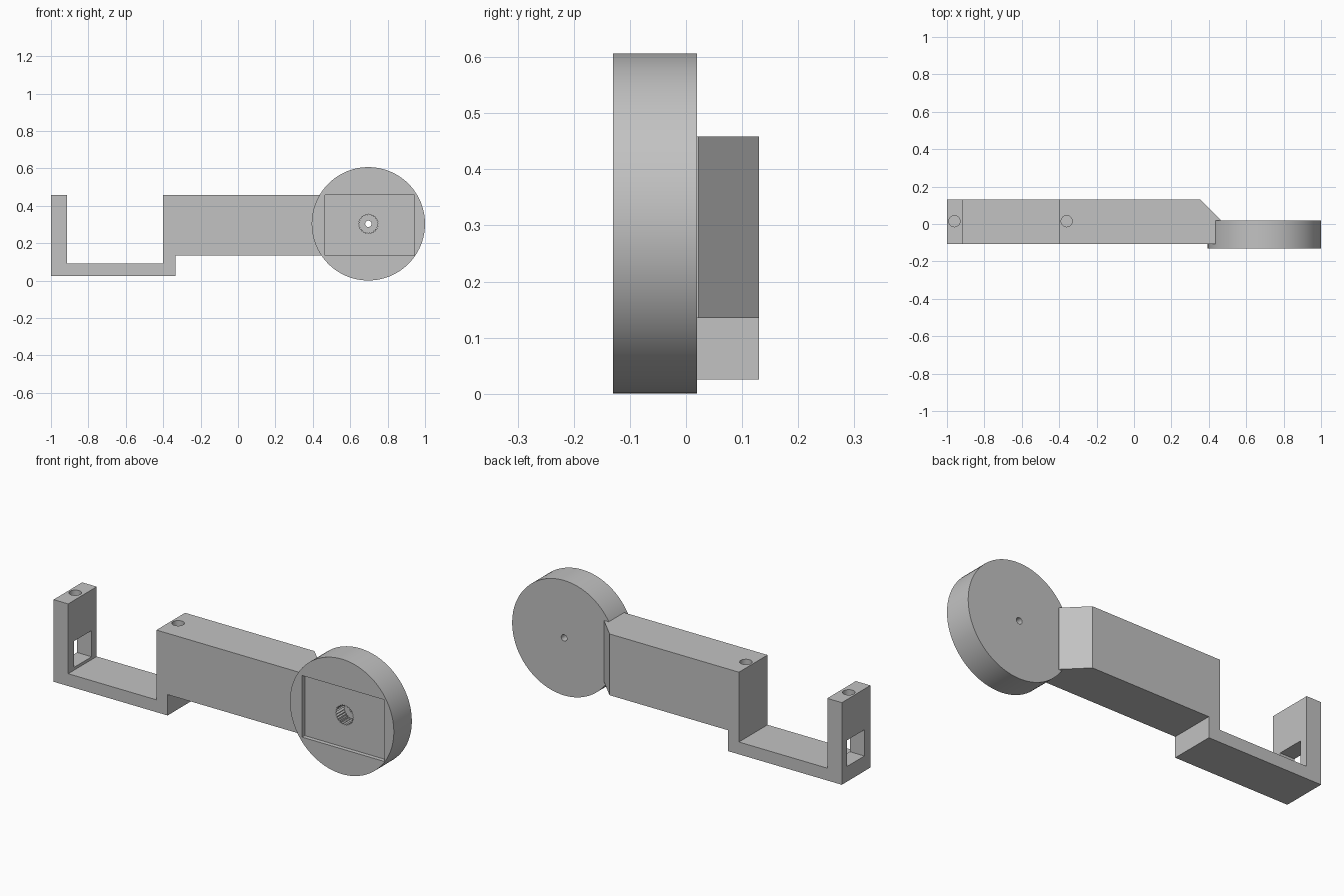
import bpy, bmesh, math
from mathutils import Vector

default = bpy.data.objects.get("Cube")
if default:
    bpy.data.objects.remove(default, do_unlink=True)

grey = bpy.data.materials.new("plain grey")
grey.use_nodes = True
colour = (0.54, 0.54, 0.54, 1)
grey.diffuse_color = colour
grey.node_tree.nodes["Principled BSDF"].inputs["Base Color"].default_value = colour


def prism(name, outline, direction, chamfer=None):
    """Extrude a flat outline into a solid, optionally slicing off a corner."""
    bm = bmesh.new()
    face = bm.faces.new([bm.verts.new(p) for p in outline])
    moved = bmesh.ops.extrude_face_region(bm, geom=[face])["geom"]
    bmesh.ops.translate(bm, vec=direction,
                        verts=[v for v in moved if isinstance(v, bmesh.types.BMVert)])
    if chamfer:
        point, normal = chamfer
        bmesh.ops.bisect_plane(bm, geom=bm.verts[:] + bm.edges[:] + bm.faces[:],
                               plane_co=point, plane_no=normal, clear_outer=True)
        bmesh.ops.holes_fill(bm, edges=[e for e in bm.edges if e.is_boundary])
    bmesh.ops.recalc_face_normals(bm, faces=bm.faces[:])
    mesh = bpy.data.meshes.new(name)
    bm.to_mesh(mesh)
    bm.free()
    mesh.materials.append(grey)
    obj = bpy.data.objects.new(name, mesh)
    bpy.context.collection.objects.link(obj)
    return obj


def box(name, low, high):
    outline = [(low[0], low[1], low[2]), (high[0], low[1], low[2]),
               (high[0], high[1], low[2]), (low[0], high[1], low[2])]
    return prism(name, outline, (0, 0, high[2] - low[2]))


def ring(centre, radii, sides, axis):
    """Circle (or toothed circle) of points around the y or z axis."""
    points = []
    for i in range(sides):
        r = radii[i % len(radii)]
        a = math.tau * i / sides
        u, v = r * math.cos(a), r * math.sin(a)
        points.append(Vector(centre) + Vector((u, 0, v) if axis == "y" else (u, v, 0)))
    return points


def cut(target, cutter):
    """Subtract the cutter from the target, then throw the cutter away."""
    cutter.hide_render = True
    mod = target.modifiers.new("cut", "BOOLEAN")
    mod.operation = "DIFFERENCE"
    mod.solver = "EXACT"
    mod.object = cutter
    bpy.context.view_layer.objects.active = target
    bpy.ops.object.modifier_apply(modifier=mod.name)
    bpy.data.objects.remove(cutter, do_unlink=True)


# Bracket: end post, low bridge and thick arm with a chamfered rear corner
FRONT, BACK, TOP = -0.108, 0.13, 0.458
side = [(-1, 0.025), (-0.335, 0.025), (-0.335, 0.135), (0.463, 0.135),
        (0.463, TOP), (-0.4, TOP), (-0.4, 0.09), (-0.915, 0.09), (-0.915, TOP), (-1, TOP)]
bracket = prism("arm_bracket", [(x, FRONT, z) for x, z in side], (0, BACK - FRONT, 0),
                chamfer=((0.355, BACK, 0), (1, 1, 0)))

# Window through the post and blind pin holes in the top faces
cut(bracket, box("window_cutter", (-1.1, -0.058, 0.105), (-0.8, 0.087, 0.243)))
for x in (-0.96, -0.36):
    cut(bracket, prism("pin_hole_cutter", ring((x, 0.015, TOP - 0.07), [0.03], 32, "z"),
                       (0, 0, 0.2)))

# Round head with a shallow rectangular recess, toothed socket and screw hole
CX, CZ = 0.697, 0.3035
head = prism("round_head", ring((CX, -0.13, CZ), [0.303], 96, "y"), (0, 0.15, 0))
cut(head, box("recess_cutter", (0.465, -0.3, 0.133), (0.945, FRONT, TOP)))
cut(head, prism("socket_cutter", ring((CX, -0.2, CZ), [0.053, 0.046], 48, "y"),
                (0, 0.16, 0)))
cut(head, prism("screw_hole_cutter", ring((CX, -0.2, CZ), [0.017], 24, "y"), (0, 0.4, 0)))

# Smooth the round surfaces while keeping the edges crisp
for obj in (bracket, head):
    bpy.ops.object.select_all(action="DESELECT")
    obj.select_set(True)
    bpy.context.view_layer.objects.active = obj
    bpy.ops.object.shade_smooth_by_angle(angle=math.radians(25))
